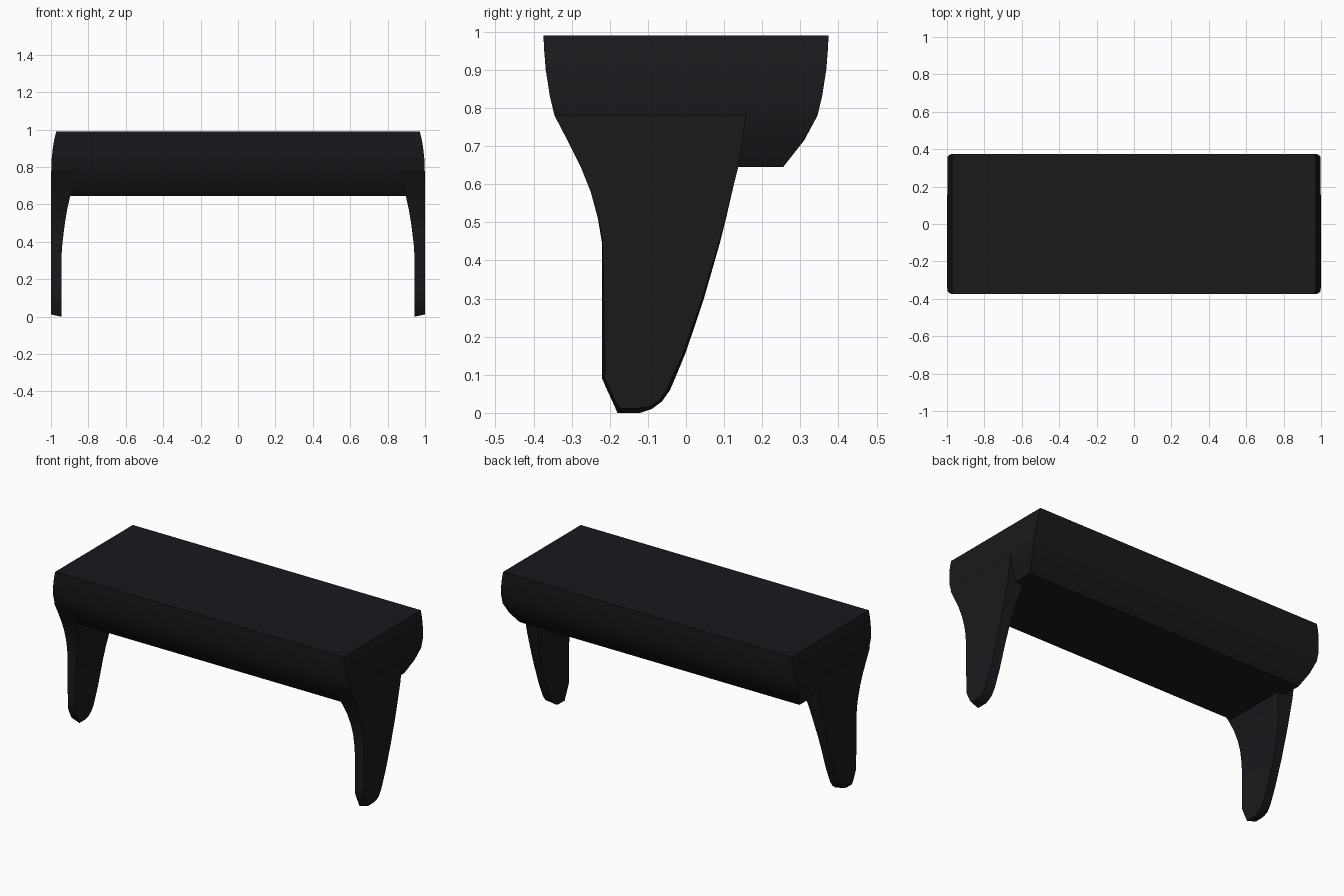
import bpy
import bmesh
import math

if "Cube" in bpy.data.objects:
    bpy.data.objects.remove(bpy.data.objects["Cube"])

black = bpy.data.materials.new("black_finish")
black.diffuse_color = (0.009, 0.01, 0.012, 1)
black.use_nodes = True
black.node_tree.nodes["Principled BSDF"].inputs["Base Color"].default_value = black.diffuse_color


def loft(name, rings):
    """Skin a stack of four-cornered rings and cap both ends."""
    bm = bmesh.new()
    loops = [[bm.verts.new(p) for p in ring] for ring in rings]
    for a, b in zip(loops, loops[1:]):
        for i in range(4):
            j = (i + 1) % 4
            bm.faces.new((a[i], a[j], b[j], b[i]))
    bm.faces.new(loops[0])
    bm.faces.new(loops[-1])
    bmesh.ops.recalc_face_normals(bm, faces=bm.faces)
    mesh = bpy.data.meshes.new(name)
    bm.to_mesh(mesh)
    bm.free()
    ob = bpy.data.objects.new(name, mesh)
    bpy.context.collection.objects.link(ob)
    ob.data.materials.append(black)
    bpy.ops.object.select_all(action='DESELECT')
    ob.select_set(True)
    bpy.context.view_layer.objects.active = ob
    bpy.ops.object.shade_smooth_by_angle(angle=math.radians(30))
    return ob


# Long body: height, half length, half depth
body = [(0.645, 0.945, 0.255), (0.715, 0.977, 0.31), (0.78, 0.996, 0.345),
        (0.83, 0.998, 0.357), (0.90, 0.99, 0.368), (0.95, 0.982, 0.372),
        (0.99, 0.972, 0.374)]
loft("bench_body", [[(-x, -y, z), (x, -y, z), (x, y, z), (-x, y, z)]
                    for z, x, y in body])

# Leg panel: height, inner x, front y, back y (outer face is slightly narrower)
leg = [(0.0, 0.945, -0.18, -0.12), (0.01, 0.945, -0.184, -0.09),
       (0.03, 0.945, -0.193, -0.063), (0.06, 0.945, -0.207, -0.042),
       (0.09, 0.945, -0.22, -0.029), (0.16, 0.945, -0.22, 0.0),
       (0.30, 0.945, -0.22, 0.047), (0.38, 0.94, -0.22, 0.07),
       (0.45, 0.932, -0.221, 0.09), (0.51, 0.924, -0.231, 0.105),
       (0.58, 0.912, -0.25, 0.121), (0.645, 0.897, -0.276, 0.137),
       (0.715, 0.88, -0.311, 0.148), (0.78, 0.865, -0.345, 0.157)]
rings = []
for z, x, front, back in leg:
    inset = 0.009 * max(0, 1 - z / 0.6)
    zo = z + (0.012 if z == 0 else 0.006 if z < 0.02 else 0)
    rings.append([(x, front, z), (1, front + inset, zo),
                  (1, back - inset, zo), (x, back, z)])
legs = loft("side_legs", rings)
legs.modifiers.new("mirror", 'MIRROR').use_axis = (True, False, False)
